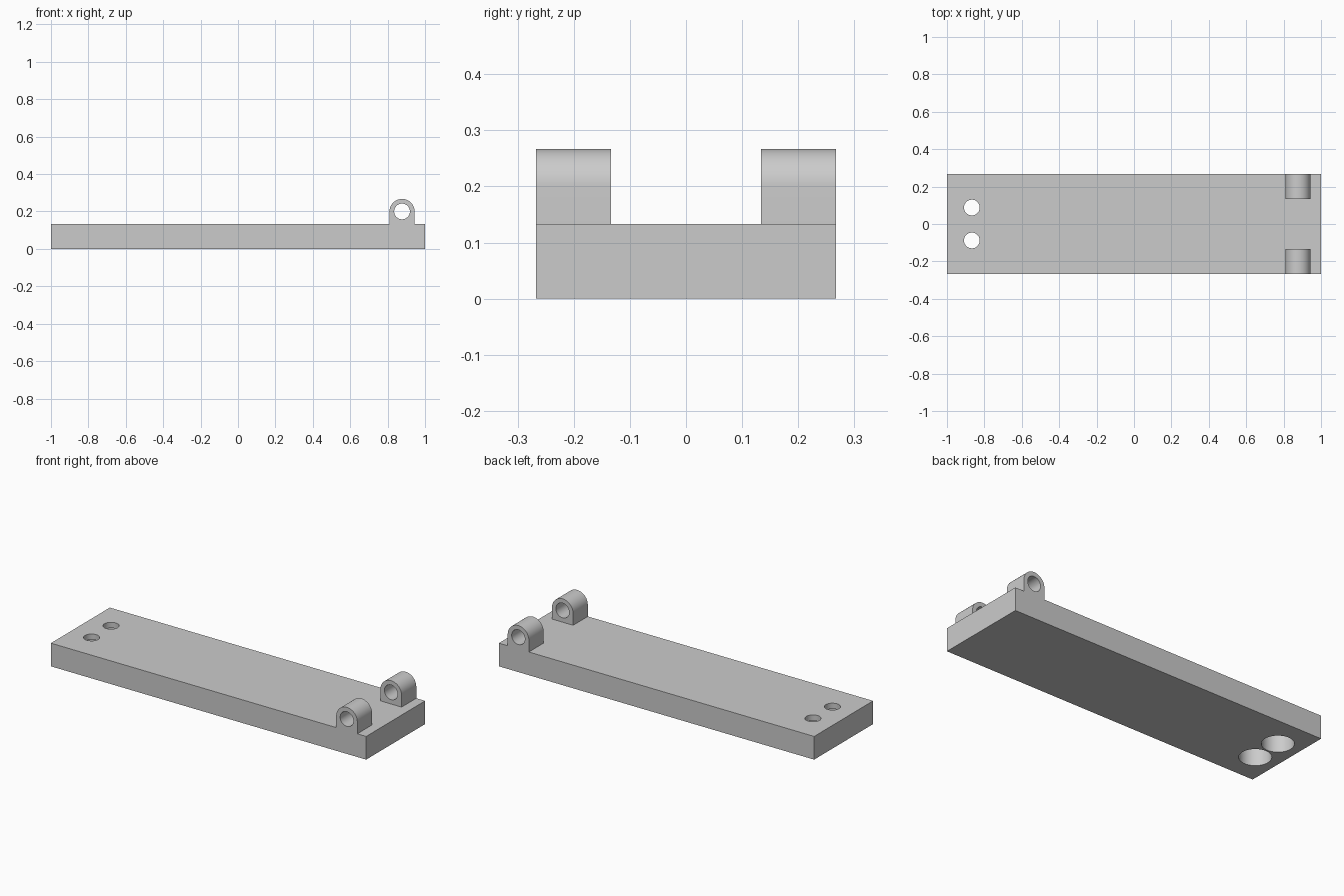
import bpy
import bmesh
import math

cube = bpy.data.objects.get("Cube")
if cube:
    bpy.data.objects.remove(cube, do_unlink=True)

# Main dimensions
HALF_L, HALF_W, THICK = 1.0, 0.267, 0.133
LUG_X, LUG_Z, LUG_R, LUG_W = 0.877, 0.2, 0.067, 0.133
HOLE_R, BORE_R, BORE_DEPTH = 0.042, 0.083, 0.1
SCREW_X, SCREW_Y = -0.867, 0.088

grey = bpy.data.materials.new("plain grey")
grey.use_nodes = True
colour = (0.6, 0.6, 0.6, 1)
grey.diffuse_color = colour
grey.node_tree.nodes["Principled BSDF"].inputs["Base Color"].default_value = colour


def prism(name, outline, axis, start, end):
    """Extrude a 2D outline along z, or along y with the outline in x-z."""
    def place(p, d):
        return (p[0], p[1], d) if axis == "z" else (p[0], d, p[1])
    bm = bmesh.new()
    a = [bm.verts.new(place(p, start)) for p in outline]
    b = [bm.verts.new(place(p, end)) for p in outline]
    bm.faces.new(a)
    bm.faces.new(b)
    for i in range(len(a)):
        j = (i + 1) % len(a)
        bm.faces.new((a[i], a[j], b[j], b[i]))
    bmesh.ops.recalc_face_normals(bm, faces=bm.faces)
    mesh = bpy.data.meshes.new(name)
    bm.to_mesh(mesh)
    bm.free()
    mesh.materials.append(grey)
    obj = bpy.data.objects.new(name, mesh)
    bpy.context.collection.objects.link(obj)
    return obj


def arc(cx, cy, r, sweep=2 * math.pi, n=64):
    count = n if sweep >= 2 * math.pi else n + 1
    return [(cx + r * math.cos(sweep * i / n), cy + r * math.sin(sweep * i / n))
            for i in range(count)]


def combine(target, tool, operation):
    """Apply a boolean to the target and discard the tool."""
    bpy.context.view_layer.objects.active = target
    mod = target.modifiers.new("boolean", "BOOLEAN")
    mod.operation = operation
    mod.solver = "EXACT"
    mod.object = tool
    bpy.ops.object.modifier_apply(modifier=mod.name)
    bpy.data.objects.remove(tool, do_unlink=True)


# Base plate
corners = [(-HALF_L, -HALF_W), (HALF_L, -HALF_W), (HALF_L, HALF_W), (-HALF_L, HALF_W)]
plate = prism("hinge_plate", corners, "z", 0, THICK)

for side in (-1, 1):
    # Screw hole, counterbored from below
    hole = arc(SCREW_X, side * SCREW_Y, HOLE_R)
    bore = arc(SCREW_X, side * SCREW_Y, BORE_R)
    combine(plate, prism("screw_hole", hole, "z", -0.1, THICK + 0.1), "DIFFERENCE")
    combine(plate, prism("counterbore", bore, "z", -0.1, BORE_DEPTH), "DIFFERENCE")

    # Round-topped pivot lug with a pin hole, flush with the plate edge
    outline = arc(LUG_X, LUG_Z, LUG_R, math.pi, 32)
    outline += [(LUG_X - LUG_R, THICK), (LUG_X + LUG_R, THICK)]
    lug = prism("pivot_lug", outline, "y", side * HALF_W, side * (HALF_W - LUG_W))
    pin = prism("pin_hole", arc(LUG_X, LUG_Z, HOLE_R), "y", -0.5, 0.5)
    combine(lug, pin, "DIFFERENCE")
    combine(plate, lug, "UNION")

# Smooth curved walls, sharp edges kept
bpy.ops.object.select_all(action="DESELECT")
plate.select_set(True)
bpy.context.view_layer.objects.active = plate
bpy.ops.object.shade_smooth_by_angle(angle=math.radians(30))
